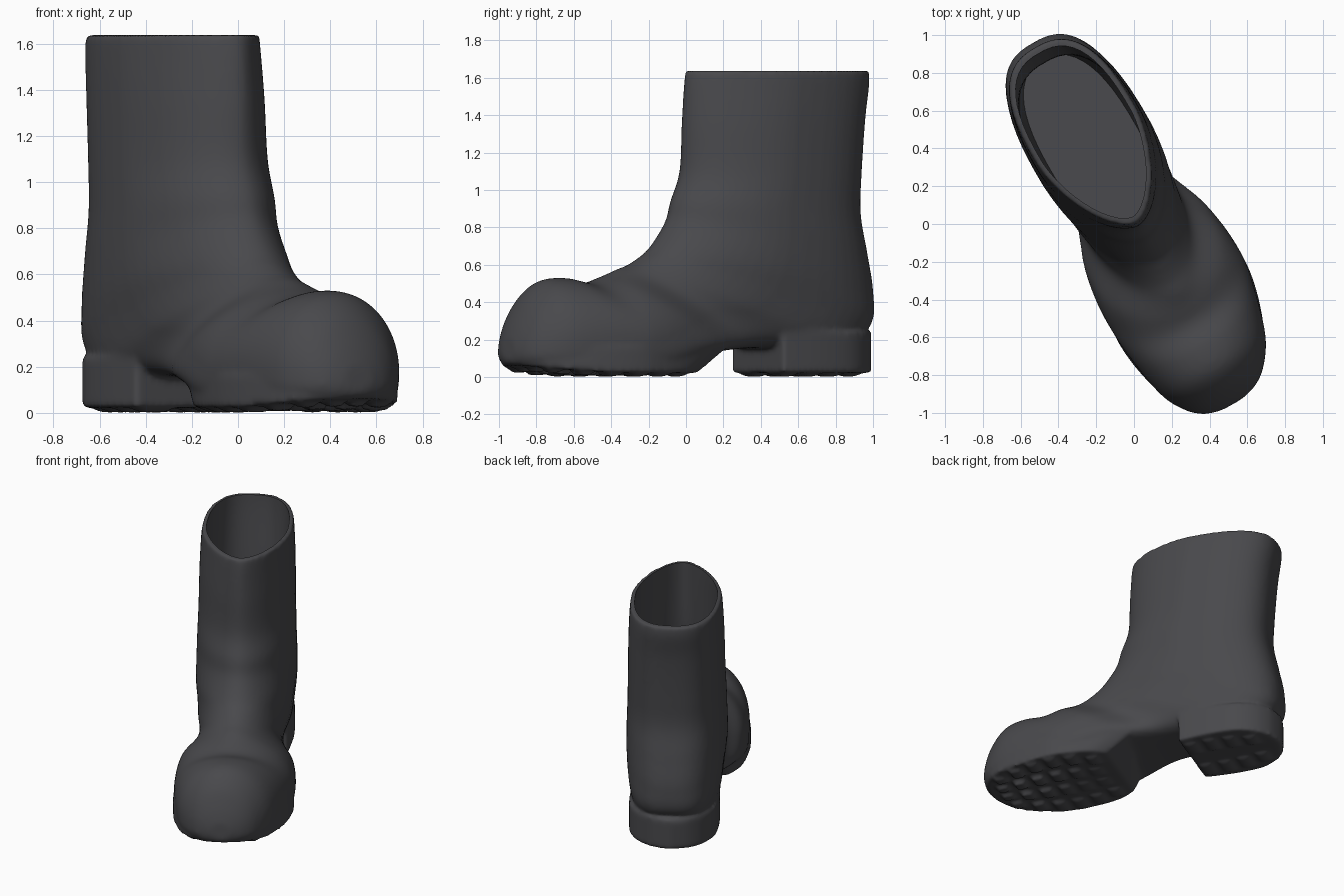
import bpy, bmesh, math
from mathutils import Vector

if "Cube" in bpy.data.objects:
    bpy.data.objects.remove(bpy.data.objects["Cube"])

ANG = math.radians(30)          # heading of the boot, heel to toe
SIDES = 48


def place(u, v, z):
    """u runs heel to toe, v runs across the boot."""
    v += 0.015 - 0.06 * max(0.0, u - 0.45)
    return Vector((u * math.sin(ANG) + v * math.cos(ANG),
                   -u * math.cos(ANG) + v * math.sin(ANG), z))


def spline(rows, steps=6):
    """Smooth interpolation through rows of numbers."""
    out = []
    for i in range(len(rows) - 1):
        a, b = rows[max(i - 1, 0)], rows[i]
        c, d = rows[i + 1], rows[min(i + 2, len(rows) - 1)]
        for k in range(steps):
            t = k / steps
            out.append([0.5 * (2 * q + (r - p) * t + (2 * p - 5 * q + 4 * r - s) * t ** 2
                               + (3 * q - p - 3 * r + s) * t ** 3)
                        for p, q, r, s in zip(a, b, c, d)])
    return out + [list(rows[-1])]


def skin(bm, rings):
    """Closed tube through equal rings of points."""
    loops = [[bm.verts.new(p) for p in ring] for ring in rings]
    n = len(loops[0])
    for a, b in zip(loops, loops[1:]):
        for i in range(n):
            j = (i + 1) % n
            bm.faces.new((a[i], a[j], b[j], b[i]))
    bm.faces.new(loops[0][::-1])
    bm.faces.new(loops[-1])


def loft(bm, rows):
    """Row: front u, z, back u, z, half width, front and back roundness, widest point."""
    rings = []
    for tu, tz, bu, bz, w, nf, nb, m in spline(rows):
        ring = []
        for i in range(SIDES):
            a = 2 * math.pi * (i + 0.5) / SIDES
            c, s = math.cos(a), math.sin(a)
            n = nf if c > 0 else nb
            c = math.copysign(abs(c) ** (2 / n), c)
            s = math.copysign(abs(s) ** (2 / n), s)
            f = m + c * ((1 - m) if c > 0 else m)
            ring.append(place(bu + (tu - bu) * f, w * s, bz + (tz - bz) * f))
        rings.append(ring)
    skin(bm, rings)


def slab(bm, outline, z_low, z_high, lean=0.0):
    """Mirrored outline of (u, half width); z_low is a function of u."""
    half = spline(outline, 4)
    pts = [(u, w) for u, w in half] + [(u, -w) for u, w in half[::-1]]
    u0 = outline[0][0]
    low = [place(u, v, z_low(u)) for u, v in pts]
    # the lean into the arch fades out on the inner side
    high = [place(u - lean * max(0, 1 - abs(u - u0) / 0.3) * (1 if v > 0 else 0.4), v, z_high)
            for u, v in pts]
    skin(bm, [low, high])


def finish(name, bm):
    bmesh.ops.recalc_face_normals(bm, faces=bm.faces)
    me = bpy.data.meshes.new(name)
    bm.to_mesh(me)
    bm.free()
    ob = bpy.data.objects.new(name, me)
    bpy.context.collection.objects.link(ob)
    return ob


bm = bmesh.new()

# Upper: rings fan from the level rim round the ankle to the toe
loft(bm, [
    (0.00, 1.637, -1.07, 1.637, .300, 1.65, 2.6, .5),
    (0.01, 1.55, -1.07, 1.56, .307, 1.65, 2.6, .5),
    (0.02, 1.35, -1.04, 1.38, .315, 1.7, 2.7, .5),
    (0.03, 1.10, -1.015, 1.08, .320, 1.75, 2.7, .5),
    (0.085, .94, -1.01, .87, .325, 1.8, 2.7, .5),
    (0.12, .83, -1.055, .66, .330, 1.8, 2.6, .5),
    (0.21, .70, -1.095, .45, .330, 1.9, 2.6, .5),
    (0.28, .645, -1.07, .27, .315, 1.9, 3.0, .5),
    (0.36, .60, -.85, .15, .300, 1.9, 3.6, .48),
    (0.43, .575, -.35, .155, .275, 1.9, 4.0, .45),
    (0.52, .535, .00, .12, .370, 1.95, 4.5, .38),
    (0.62, .505, .30, .04, .400, 2.0, 4.5, .33),
    (0.75, .530, .60, .04, .370, 2.0, 4.5, .30),
    (0.88, .515, .86, .05, .315, 2.0, 4.5, .28),
    (0.98, .430, 1.00, .06, .235, 2.0, 4.0, .28),
    (1.045, .310, 1.065, .07, .155, 2.0, 3.0, .35),
    (1.08, .210, 1.09, .09, .070, 2.0, 2.0, .5)])

# Heel block
slab(bm, [(-.43, .278), (-.65, .298), (-.85, .287), (-.98, .225), (-1.06, .13), (-1.095, .02)],
     lambda u: 0.022, 0.24)


def toe_spring(u):
    return 0.022 + 0.15 * max(0, u - 0.55) ** 2


# Forefoot sole, leaning back into the arch
slab(bm, [(.10, .285), (.19, .345), (.32, .382), (.5, .397), (.7, .365), (.88, .30),
          (1.0, .21), (1.08, .04)], toe_spring, 0.16, lean=0.19)


def lug(u, v, z, length, width):
    """Rounded tread block standing below the sole."""
    rings = []
    for dz, k in ((0.05, 1.0), (0.0, 0.8)):
        rings.append([place(u + a * length * k / 2, v + b * width * k / 2, z + dz)
                      for a, b in ((-1, -1), (1, -1), (1, 1), (-1, 1))])
    skin(bm, rings)


# Tread blocks in mirrored rows
for side in (-1, 1):
    for i, w in enumerate((.30, .36, .38, .36, .31, .23)):
        u = 0.21 + i * 0.142
        lug(u, side * w * 0.78, toe_spring(u) - 0.02, 0.09, w * 0.4)
        lug(u + 0.03, side * w * 0.25, toe_spring(u) - 0.015, 0.09, w * 0.35)
    for i, w in enumerate((.28, .29, .27, .22)):
        lug(-.5 - i * 0.14, side * w * 0.55, 0.002, 0.085, w * 0.6)

boot = finish("boot", bm)

# Hollow inside the shaft
bm = bmesh.new()
loft(bm, [
    (-.035, 1.76, -1.035, 1.76, .270, 1.65, 2.6, .5),
    (-.035, 1.55, -1.03, 1.56, .274, 1.65, 2.6, .5),
    (-.02, 1.10, -.98, 1.08, .286, 1.75, 2.6, .5),
    (.04, .80, -.985, .78, .292, 1.8, 2.5, .5),
    (.10, .50, -1.04, .46, .290, 2.0, 2.5, .5),
    (.08, .23, -.99, .20, .255, 2.0, 2.5, .5)])
hollow = finish("shaft_hollow", bm)
hollow.hide_render = True

rubber = bpy.data.materials.new("charcoal rubber")
rubber.diffuse_color = (0.066, 0.066, 0.072, 1)
rubber.use_nodes = True
rubber.node_tree.nodes["Principled BSDF"].inputs["Base Color"].default_value = rubber.diffuse_color
for ob in (boot, hollow):
    ob.data.materials.append(rubber)

# Fuse the parts, soften the joins, then open the shaft
fuse = boot.modifiers.new("fuse", 'REMESH')
fuse.mode = 'VOXEL'
fuse.voxel_size = 0.015
soft = boot.modifiers.new("soften", 'SMOOTH')
soft.factor = 0.5
soft.iterations = 8
cut = boot.modifiers.new("open_shaft", 'BOOLEAN')
cut.operation = 'DIFFERENCE'
cut.object = hollow

bpy.ops.object.select_all(action='DESELECT')
boot.select_set(True)
bpy.context.view_layer.objects.active = boot
for name in [m.name for m in boot.modifiers]:
    bpy.ops.object.modifier_apply(modifier=name)
bpy.data.objects.remove(hollow)
boot.data.materials.clear()
boot.data.materials.append(rubber)
bpy.ops.object.shade_smooth_by_angle(angle=math.radians(50))
